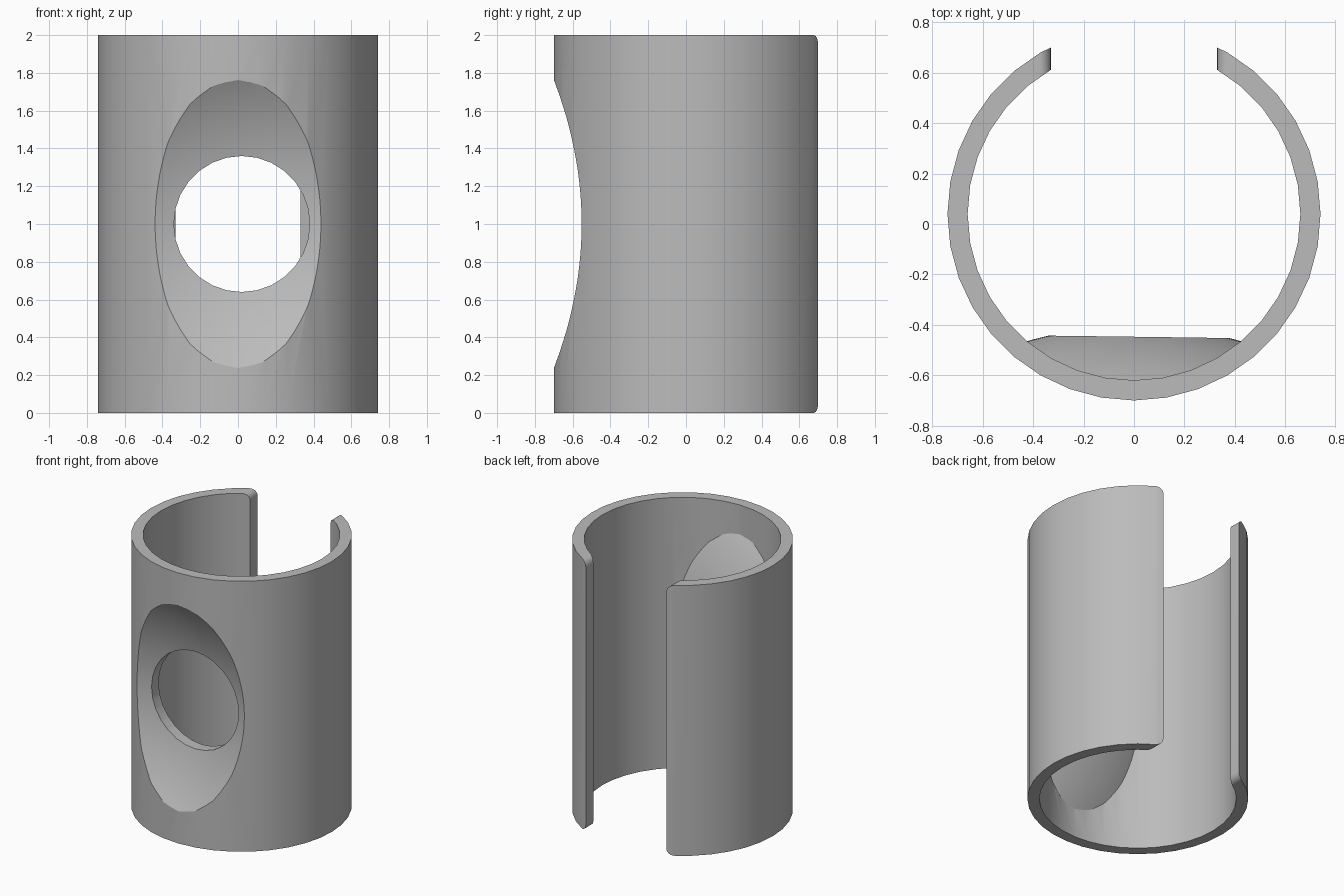
import bpy, bmesh
from math import sin, cos, pi, sqrt, radians
from mathutils import Matrix, Vector

cube = bpy.data.objects.get("Cube")
if cube:
    bpy.data.objects.remove(cube, do_unlink=True)

H = 2.0                  # sleeve height
CY = 0.04                # sleeve axis offset in y
R_OUT, R_IN = 0.74, 0.66
DISH_Y = -1.945          # centre of the dish sphere
DISH_R, WALL = 1.46, 0.08
GAP, FILLET = 0.33, 0.05


def make_object(name, bm):
    bmesh.ops.recalc_face_normals(bm, faces=bm.faces)
    mesh = bpy.data.meshes.new(name)
    bm.to_mesh(mesh)
    bm.free()
    obj = bpy.data.objects.new(name, mesh)
    bpy.context.collection.objects.link(obj)
    return obj


def cylinder(name, radius, depth, centre, sides, along_y=False):
    bm = bmesh.new()
    turn = Matrix.Rotation(pi / 2, 4, 'X') if along_y else Matrix()
    bmesh.ops.create_cone(bm, cap_ends=True, segments=sides, radius1=radius,
                          radius2=radius, depth=depth,
                          matrix=Matrix.Translation(centre) @ turn)
    return make_object(name, bm)


def lens(name, radius, rings=20, sides=64):
    """Spherical cap about the y axis, closed by a flat disc in front."""
    bm = bmesh.new()
    pts = [(i / rings, DISH_Y + sqrt(radius ** 2 - (i / rings) ** 2))
           for i in range(rings + 1)]
    pts.append((0, pts[-1][1]))
    verts = [bm.verts.new((r, y, H / 2)) for r, y in pts]
    edges = [bm.edges.new(pair) for pair in zip(verts, verts[1:])]
    bmesh.ops.spin(bm, geom=verts + edges, cent=(0, 0, H / 2), axis=(0, 1, 0),
                   angle=2 * pi, steps=sides)
    bmesh.ops.remove_doubles(bm, verts=bm.verts, dist=1e-4)
    return make_object(name, bm)


def slot(name):
    """Back slot whose corners flare out in fillets at both ends."""
    quarter = [(GAP + FILLET * (1 - cos(a)), H - FILLET + FILLET * sin(a))
               for a in (i * pi / 12 for i in range(7))]
    quarter.append((GAP + FILLET, H + 0.1))
    right = [(x, H - z) for x, z in reversed(quarter)] + quarter
    outline = right + [(-x, z) for x, z in reversed(right)]
    bm = bmesh.new()
    face = bm.faces.new([bm.verts.new((x, 0.2, z)) for x, z in outline])
    top = bmesh.ops.extrude_face_region(bm, geom=[face])["geom"]
    bmesh.ops.translate(bm, vec=Vector((0, 0.8, 0)),
                        verts=[v for v in top if isinstance(v, bmesh.types.BMVert)])
    return make_object(name, bm)


def cut(target, cutter):
    mod = target.modifiers.new("cut", 'BOOLEAN')
    mod.operation, mod.solver, mod.object = 'DIFFERENCE', 'EXACT', cutter
    bpy.context.view_layer.objects.active = target
    bpy.ops.object.modifier_apply(modifier=mod.name)
    bpy.data.objects.remove(cutter, do_unlink=True)


# Sleeve: the bore keeps a domed wall behind the dish
sleeve = cylinder("slotted_sleeve", R_OUT, H, (0, CY, H / 2), 36)
bore = cylinder("bore", R_IN, H + 0.4, (0, CY, H / 2), 36)
cut(bore, lens("dish_back", DISH_R + WALL))
cut(sleeve, bore)

# Dished recess, round hole and back slot
cut(sleeve, lens("dish", DISH_R))
cut(sleeve, cylinder("hole", 0.36, 1.0, (0.02, -0.5, H / 2), 28, along_y=True))
cut(sleeve, slot("back_slot"))

# Grey finish
grey = bpy.data.materials.new("plain_grey")
grey.use_nodes = True
colour = (0.5, 0.5, 0.5, 1)
grey.diffuse_color = colour
grey.node_tree.nodes["Principled BSDF"].inputs["Base Color"].default_value = colour
sleeve.data.materials.clear()
sleeve.data.materials.append(grey)

# Smooth curved walls with crisp edges
bpy.ops.object.select_all(action='DESELECT')
sleeve.select_set(True)
bpy.context.view_layer.objects.active = sleeve
bpy.ops.object.shade_smooth_by_angle(angle=radians(28))
